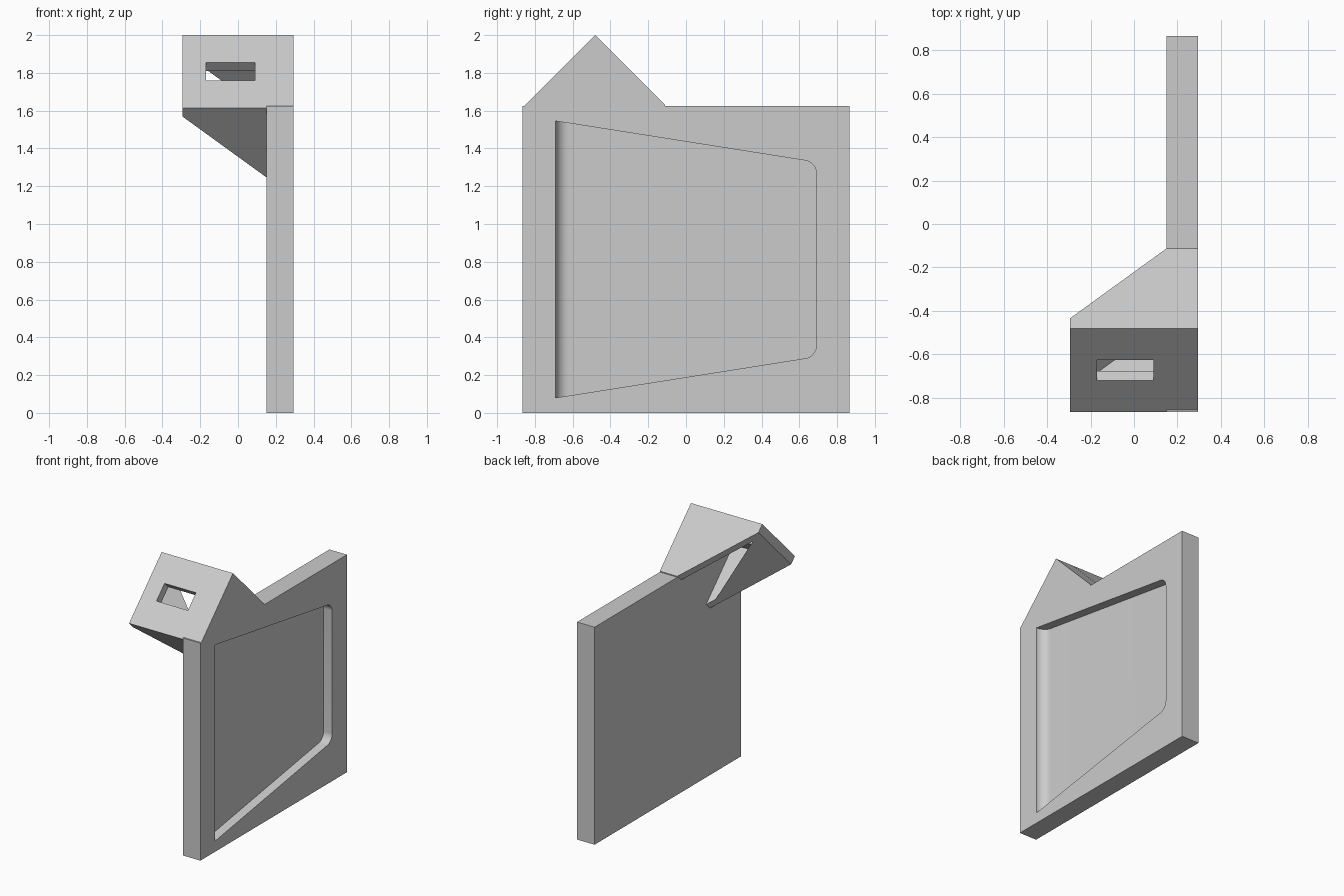
import bpy, bmesh, math
from mathutils import Vector

if "Cube" in bpy.data.objects:
    bpy.data.objects.remove(bpy.data.objects["Cube"])

S = math.sqrt(0.5)
XW, XO = 0.15, 0.295           # inner and outer face of the wall panel
T, L, D = 0.064, 0.545, 0.52   # bracket thickness, height, depth

grey = bpy.data.materials.new("light_grey")
grey.diffuse_color = (0.6, 0.6, 0.6, 1)
grey.use_nodes = True
grey.node_tree.nodes["Principled BSDF"].inputs["Base Color"].default_value = grey.diffuse_color


def prism(name, bottom, offset):
    """Solid from a polygon swept along an offset vector."""
    bm = bmesh.new()
    face = bm.faces.new([bm.verts.new(p) for p in bottom])
    new = bmesh.ops.extrude_face_region(bm, geom=[face])["geom"]
    verts = [v for v in new if isinstance(v, bmesh.types.BMVert)]
    bmesh.ops.translate(bm, verts=verts, vec=offset)
    bmesh.ops.recalc_face_normals(bm, faces=bm.faces)
    me = bpy.data.meshes.new(name)
    bm.to_mesh(me)
    bm.free()
    me.materials.append(grey)
    ob = bpy.data.objects.new(name, me)
    bpy.context.collection.objects.link(ob)
    return ob


def round_edges(ob, test, size, segments):
    """Bevel the edges whose two end points both pass the test."""
    bm = bmesh.new()
    bm.from_mesh(ob.data)
    edges = [e for e in bm.edges if all(test(v.co) for v in e.verts)]
    bmesh.ops.bevel(bm, geom=edges, offset=size, offset_type='OFFSET',
                    segments=segments, profile=0.5, affect='EDGES')
    bm.to_mesh(ob.data)
    bm.free()


def cut(ob, cutter):
    """Subtract the cutter, then discard it."""
    mod = ob.modifiers.new("cut", 'BOOLEAN')
    mod.operation, mod.solver, mod.object = 'DIFFERENCE', 'EXACT', cutter
    bpy.context.view_layer.objects.active = ob
    bpy.ops.object.modifier_apply(modifier=mod.name)
    bpy.data.objects.remove(cutter)


def tilted(x, u, v):
    """Bracket space: u runs up the sloping front, v runs back into it."""
    return Vector((x, -0.865 + (u + v) * S, 1.615 + (u - v) * S))


def tilted_prism(name, xv, u0, u1):
    return prism(name, [tilted(x, u0, v) for x, v in xv],
                 Vector((0, S, S)) * (u1 - u0))


# Wall panel with gable
gable = [(-0.865, 0), (0.865, 0), (0.865, 1.625), (-0.112, 1.625),
         (-0.112, 1.632), (-0.48, 2), (-0.855, 1.625), (-0.865, 1.625)]
wall = prism("wall_panel", [(XW, y, z) for y, z in gable], (XO - XW, 0, 0))

# Tapered pocket: rounded far corners, curved near side
taper = [(-0.69, 0.08), (0.69, 0.298), (0.69, 1.327), (-0.69, 1.545)]
pocket = prism("pocket_cutter", [(0.225, y, z) for y, z in taper], (0.12, 0, 0))


def corner_edges(sign):
    round_edges(pocket, lambda c: c.y > 0.6 and sign * (c.z - 0.8125) > 0, 0.057, 8)


corner_edges(1)
corner_edges(-1)
round_edges(pocket, lambda c: c.y < -0.68 and c.x < 0.23, 0.07, 12)
cut(wall, pocket)

# Tilted bracket: front plate with a triangular gusset above and below
bracket = tilted_prism("tilted_bracket",
                       [(-XO, 0), (XW, 0), (XW, D), (-XO, T)], 0, L)
cut(bracket, tilted_prism("hollow_cutter",
                          [(-0.5, T), (0.3, T), (0.3, 0.8), (-0.5, 0.8)], T, L - T))
# Slot through the front plate
cut(bracket, tilted_prism("slot_cutter",
                          [(-0.17, -0.1), (0.09, -0.1), (0.09, 0.1), (-0.17, 0.1)],
                          0.205, 0.34))

# Smooth only the curved pocket surfaces
for ob in (wall, bracket):
    bpy.ops.object.select_all(action='DESELECT')
    ob.select_set(True)
    bpy.context.view_layer.objects.active = ob
    bpy.ops.object.shade_smooth_by_angle(angle=math.radians(30))
